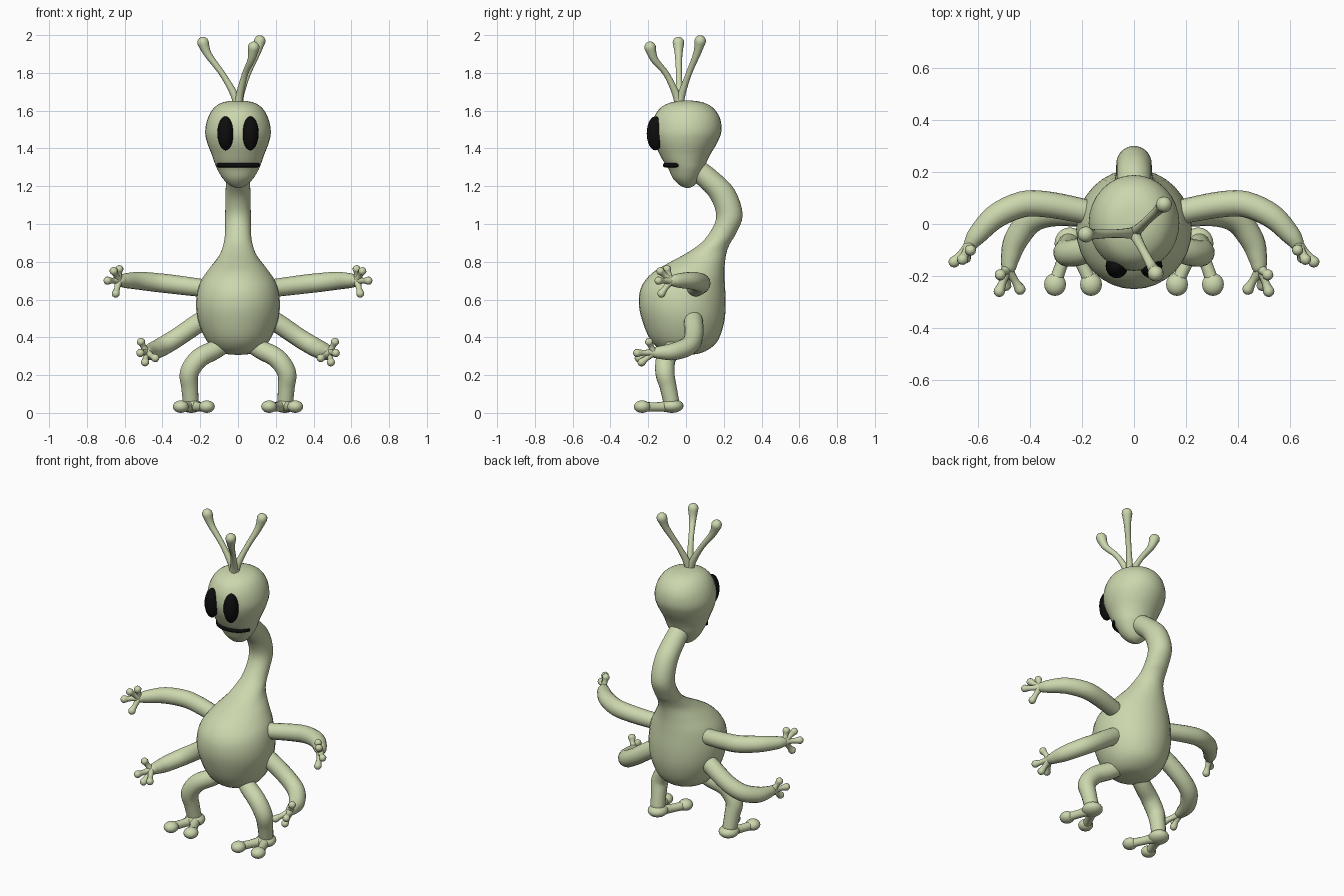
import bpy, bmesh, math
from mathutils import Vector

if "Cube" in bpy.data.objects:
    bpy.data.objects.remove(bpy.data.objects["Cube"])


def material(name, color):
    m = bpy.data.materials.new(name)
    m.diffuse_color = (*color, 1)
    m.use_nodes = True
    m.node_tree.nodes["Principled BSDF"].inputs["Base Color"].default_value = m.diffuse_color
    return m


SKIN = material("pale green skin", (0.60, 0.68, 0.42))
BLACK = material("black", (0.004, 0.004, 0.004))


def finish(bm, name, mat):
    bmesh.ops.recalc_face_normals(bm, faces=bm.faces)
    me = bpy.data.meshes.new(name)
    bm.to_mesh(me)
    bm.free()
    me.materials.append(mat)
    for p in me.polygons:
        p.use_smooth = True
    ob = bpy.data.objects.new(name, me)
    bpy.context.collection.objects.link(ob)
    return ob


def smooth_path(pts, steps):
    """Catmull-Rom through tuples of any length."""
    p = [pts[0]] + list(pts) + [pts[-1]]
    out = []
    for i in range(1, len(p) - 2):
        for s in range(steps):
            t = s / steps
            out.append([0.5 * (2 * b + (c - a) * t + (2 * a - 5 * b + 4 * c - d) * t * t
                               + (3 * b - a - 3 * c + d) * t ** 3)
                        for a, b, c, d in zip(p[i - 1], p[i], p[i + 1], p[i + 2])])
    out.append(list(pts[-1]))
    return out


def skin_rings(bm, rings):
    """Bridge equal-length loops of points and close both ends."""
    loops = [[bm.verts.new(v) for v in r] for r in rings]
    n = len(loops[0])
    for a, b in zip(loops, loops[1:]):
        for i in range(n):
            j = (i + 1) % n
            bm.faces.new((a[i], a[j], b[j], b[i]))
    bm.faces.new(loops[0])
    bm.faces.new(loops[-1])


def profile_body(name, prof, n=32):
    """Elliptical sections: front (y, z), back (y, z), half-width x."""
    rings = []
    for fy, fz, by, bz, rx in smooth_path(prof, 4):
        rx = max(rx, 0.004)
        ring = []
        for i in range(n):
            a = 2 * math.pi * i / n
            k = (1 - math.cos(a)) / 2
            ring.append((rx * math.sin(a), fy + (by - fy) * k, fz + (bz - fz) * k))
        rings.append(ring)
    bm = bmesh.new()
    skin_rings(bm, rings)
    return finish(bm, name, SKIN)


def add_tube(bm, pts, side=1, n=14, steps=4):
    """Round-ended tube through (x, y, z, radius) points."""
    path = smooth_path(pts, steps)
    c = [Vector((p[0] * side, p[1], p[2])) for p in path]
    r = [p[3] for p in path]
    tang = [(c[min(i + 1, len(c) - 1)] - c[max(i - 1, 0)]).normalized() for i in range(len(c))]
    end, tip, rad = tang[-1], c[-1], r[-1]
    for deg in (25, 48, 68, 84):
        a = math.radians(deg)
        c.append(tip + end * rad * math.sin(a))
        r.append(rad * math.cos(a))
        tang.append(end)
    u = tang[0].orthogonal().normalized()
    rings = []
    for p, t, q in zip(c, tang, r):
        u = (u - t * u.dot(t)).normalized()
        v = t.cross(u)
        rings.append([p + (u * math.cos(2 * math.pi * i / n) + v * math.sin(2 * math.pi * i / n)) * q
                      for i in range(n)])
    skin_rings(bm, rings)


def add_ball(bm, center, radii):
    vs = bmesh.ops.create_uvsphere(bm, u_segments=20, v_segments=12, radius=1)["verts"]
    for v in vs:
        v.co = Vector([v.co[i] * radii[i] + center[i] for i in range(3)])


# Pear-shaped body running up into the curved neck
profile_body("body_and_neck", [
    (-0.03, .307, -0.01, .307, .01), (-0.12, .325, .08, .317, .10),
    (-0.19, .39, .16, .37, .165), (-0.235, .50, .20, .47, .21),
    (-0.25, .59, .21, .58, .222), (-0.235, .67, .205, .70, .203),
    (-0.18, .74, .205, .78, .155), (-0.09, .795, .215, .85, .105),
    (0.01, .85, .235, .90, .082), (0.10, .92, .265, .95, .07),
    (0.16, 1.03, .30, 1.05, .068), (0.13, 1.135, .255, 1.185, .066),
    (0.06, 1.21, .155, 1.285, .062), (0.0, 1.26, .08, 1.34, .058)])

# Head with narrow chin
profile_body("head", [
    (0.005, 1.19, .015, 1.19, .006), (-0.03, 1.203, .045, 1.205, .042),
    (-0.068, 1.24, .07, 1.24, .08), (-0.092, 1.29, .095, 1.29, .11),
    (-0.118, 1.33, .11, 1.33, .126), (-0.14, 1.37, .13, 1.37, .14),
    (-0.168, 1.43, .165, 1.43, .163), (-0.18, 1.49, .187, 1.49, .174),
    (-0.17, 1.56, .18, 1.56, .16), (-0.135, 1.615, .143, 1.615, .127),
    (-0.075, 1.645, .085, 1.645, .077), (0.0, 1.655, .01, 1.655, .005)])

# Mouth hugging the front of the face
bm = bmesh.new()
add_tube(bm, [(.116 * math.sin(a), -.108 * math.cos(a) - .003, 1.312, .012)
              for a in [math.radians(d) for d in range(-64, 65, 16)]], n=10)
finish(bm, "mouth", BLACK)

# Antennae with club tips
for label, (x, y, z) in (("left", (-.185, -.04, 1.96)), ("right", (.115, .075, 1.968)),
                         ("front", (.083, -.19, 1.935))):
    bm = bmesh.new()
    dx, dy = x, y + .035
    add_tube(bm, [(0, -.035, 1.62, .024), (dx * .12, -.035 + dy * .12, 1.69, .02),
                  (dx * .45, -.035 + dy * .45, 1.795, .016),
                  (dx * .85, -.035 + dy * .85, z - .065, .02), (x, y, z, .031)])
    finish(bm, label + "_antenna", SKIN)


def arm(name, side, path, palm, tips):
    """Curved arm with a palm and blob-tipped fingers."""
    bm = bmesh.new()
    add_tube(bm, path, side, 16)
    p = Vector(palm)
    for t in tips:
        t = Vector(t)
        add_tube(bm, [(*path[-1][:3], .026), (*p.lerp(t, .1), .021),
                      (*p.lerp(t, .6), .015), (*t, .022)], side, 10)
    finish(bm, name, SKIN)


for side, label in ((-1, "left"), (1, "right")):
    # Eyes
    bm = bmesh.new()
    add_ball(bm, (side * .066, -.162, 1.48), (.043, .046, .09))
    finish(bm, label + "_eye", BLACK)

    # Upper and lower arms
    arm(label + "_upper_arm", side,
        [(.12, .03, .655, .045), (.22, .055, .665, .048), (.34, .076, .68, .05),
         (.43, .075, .69, .05), (.53, .03, .70, .047), (.60, -.04, .70, .038), (.622, -.07, .70, .03)],
        (.63, -.08, .70),
        [(.628, -.10, .76), (.658, -.135, .75), (.69, -.145, .70), (.647, -.13, .632)])
    arm(label + "_lower_arm", side,
        [(.12, .03, .525, .05), (.21, .04, .475, .051), (.32, .04, .40, .05),
         (.40, .01, .352, .05), (.455, -.065, .325, .046), (.475, -.13, .32, .036), (.48, -.16, .32, .03)],
        (.485, -.17, .32),
        [(.513, -.195, .375), (.517, -.258, .317), (.492, -.235, .268), (.438, -.25, .29)])

    # Legs
    bm = bmesh.new()
    add_tube(bm, [(.05, -.04, .38, .045), (.12, -.07, .335, .05), (.205, -.105, .29, .052),
                  (.257, -.112, .215, .051), (.256, -.095, .14, .045), (.25, -.078, .06, .042)], side, 16)
    finish(bm, label + "_leg", SKIN)

    # Feet: heel pad and two round toes
    bm = bmesh.new()
    add_ball(bm, (side * .247, -.075, .037), (.058, .062, .037))
    for x in (.165, .303):
        add_tube(bm, [(.245, -.07, .036, .034), ((x + .245) / 2, -.145, .032, .025),
                      (x, -.225, .032, .026)], side, 12)
        add_ball(bm, (side * x, -.232, .033), (.042, .044, .033))
    finish(bm, label + "_foot", SKIN)
